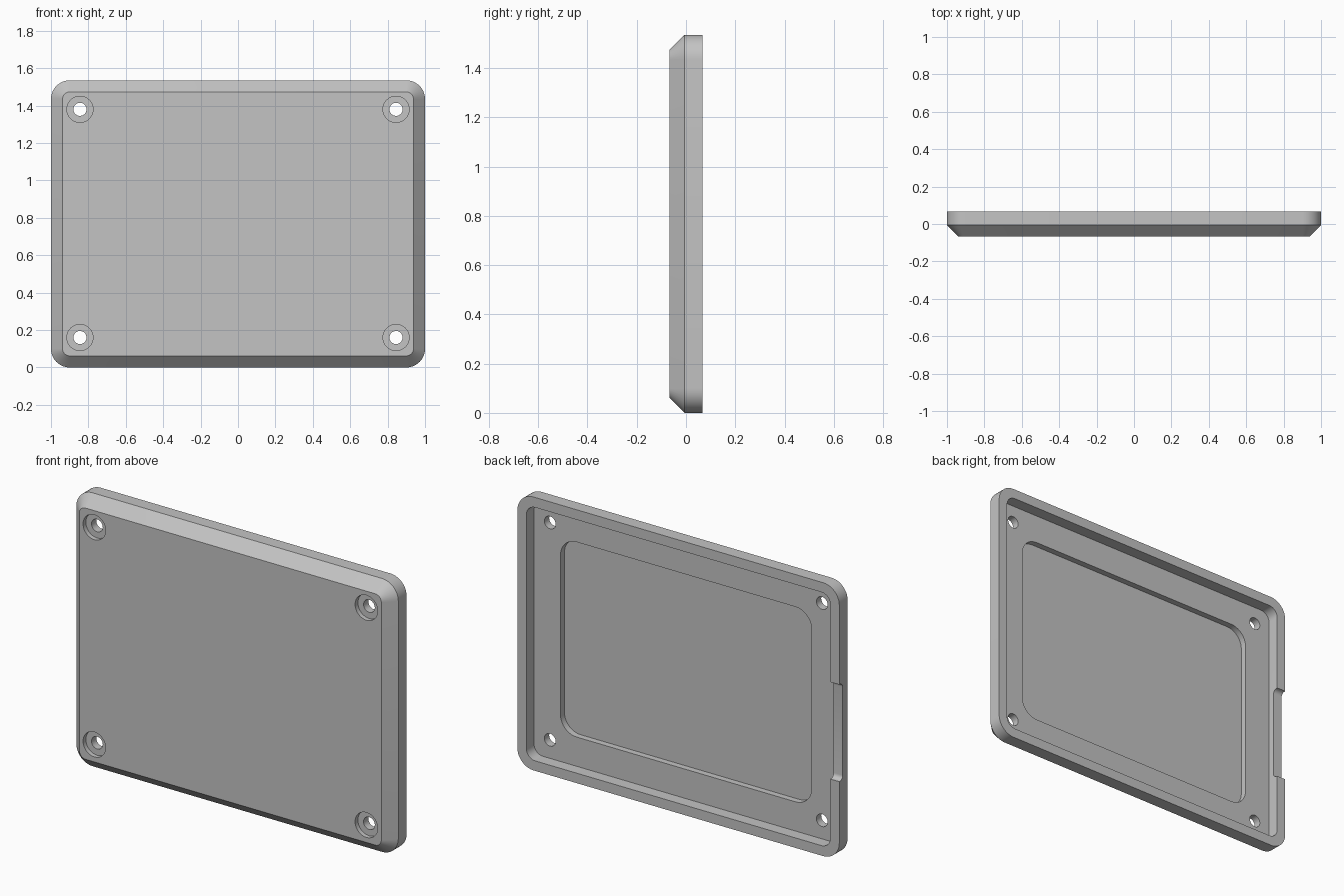
import bpy
import bmesh
from math import pi, sin, cos, radians
from mathutils import Matrix, Vector

cube = bpy.data.objects.get("Cube")
if cube:
    bpy.data.objects.remove(cube)

HALF_W, HALF_H = 1.0, 0.7675      # outline of the cover
FRONT, BACK = -0.068, 0.068
CORNER = 0.1
STEPS = 10                        # segments per rounded corner

grey = bpy.data.materials.new("light grey")
grey.use_nodes = True
grey.diffuse_color = (0.55, 0.55, 0.55, 1)
grey.node_tree.nodes["Principled BSDF"].inputs["Base Color"].default_value = grey.diffuse_color


def ring(bm, inset, radius, y):
    """Rounded rectangle of vertices, inset from the outline, at depth y."""
    verts = []
    cx, cz = HALF_W - inset - radius, HALF_H - inset - radius
    for quarter, (sx, sz) in enumerate([(1, 1), (-1, 1), (-1, -1), (1, -1)]):
        for i in range(STEPS + 1):
            a = (quarter + i / STEPS) * pi / 2
            verts.append(bm.verts.new((sx * cx + radius * cos(a), y,
                                       HALF_H + sz * cz + radius * sin(a))))
    return verts


def finish(bm, name):
    bmesh.ops.recalc_face_normals(bm, faces=bm.faces)
    mesh = bpy.data.meshes.new(name)
    bm.to_mesh(mesh)
    bm.free()
    mesh.materials.append(grey)
    obj = bpy.data.objects.new(name, mesh)
    bpy.context.collection.objects.link(obj)
    return obj


def hole_cutter(x, z, radius, y0, y1):
    bm = bmesh.new()
    place = Matrix.Translation((x, (y0 + y1) / 2, z)) @ Matrix.Rotation(pi / 2, 4, "X")
    bmesh.ops.create_cone(bm, cap_ends=True, segments=40, radius1=radius,
                          radius2=radius, depth=y1 - y0, matrix=place)
    return finish(bm, "hole_cutter")


def notch_cutter():
    """Box with rounded lower corners that opens the rim on one side."""
    bm = bmesh.new()
    place = Matrix.Translation((-0.98, 0.098, 0.717)) @ Matrix.Diagonal((0.12, 0.12, 0.545, 1))
    bmesh.ops.create_cube(bm, size=1, matrix=place)
    edges = [e for e in bm.edges
             if abs(e.verts[0].co.x - e.verts[1].co.x) > 0.1 and e.verts[0].co.y < 0.1]
    bmesh.ops.bevel(bm, geom=edges, offset=0.025, segments=6, profile=0.5, affect="EDGES")
    return finish(bm, "notch_cutter")


# Cover body: pocket floor, pocket wall, tray floor, tray wall, rim, side, chamfer, front
bm = bmesh.new()
rings = [ring(bm, *spec) for spec in [
    (0.22, 0.1, -0.035),
    (0.22, 0.1, 0.0),
    (0.056, 0.055, 0.0),
    (0.056, 0.055, BACK),
    (0.0, CORNER, BACK),
    (0.0, CORNER, -0.006),
    (0.062, CORNER - 0.062, FRONT),
]]
for inner, outer in zip(rings, rings[1:]):
    for i in range(len(inner)):
        j = (i + 1) % len(inner)
        bm.faces.new((inner[i], inner[j], outer[j], outer[i]))
bm.faces.new(rings[0])
bm.faces.new(rings[-1])
cover = finish(bm, "cover")

# Screw holes with counterbores, and the rim notch
cutters = [notch_cutter()]
for x in (-0.845, 0.845):
    for z in (0.16, 1.38):
        cutters.append(hole_cutter(x, z, 0.035, -0.1, 0.05))
        cutters.append(hole_cutter(x, z, 0.07, -0.1, FRONT + 0.025))
for cutter in cutters:
    cutter.hide_render = True
    mod = cover.modifiers.new("cut", "BOOLEAN")
    mod.operation = "DIFFERENCE"
    mod.solver = "EXACT"
    mod.object = cutter

# Bake the cuts and drop the cutters
graph = bpy.context.evaluated_depsgraph_get()
baked = bpy.data.meshes.new_from_object(cover.evaluated_get(graph))
cover.modifiers.clear()
cover.data = baked
for cutter in cutters:
    bpy.data.objects.remove(cutter)

bpy.ops.object.select_all(action="DESELECT")
cover.select_set(True)
bpy.context.view_layer.objects.active = cover
bpy.ops.object.shade_smooth_by_angle(angle=radians(30))
